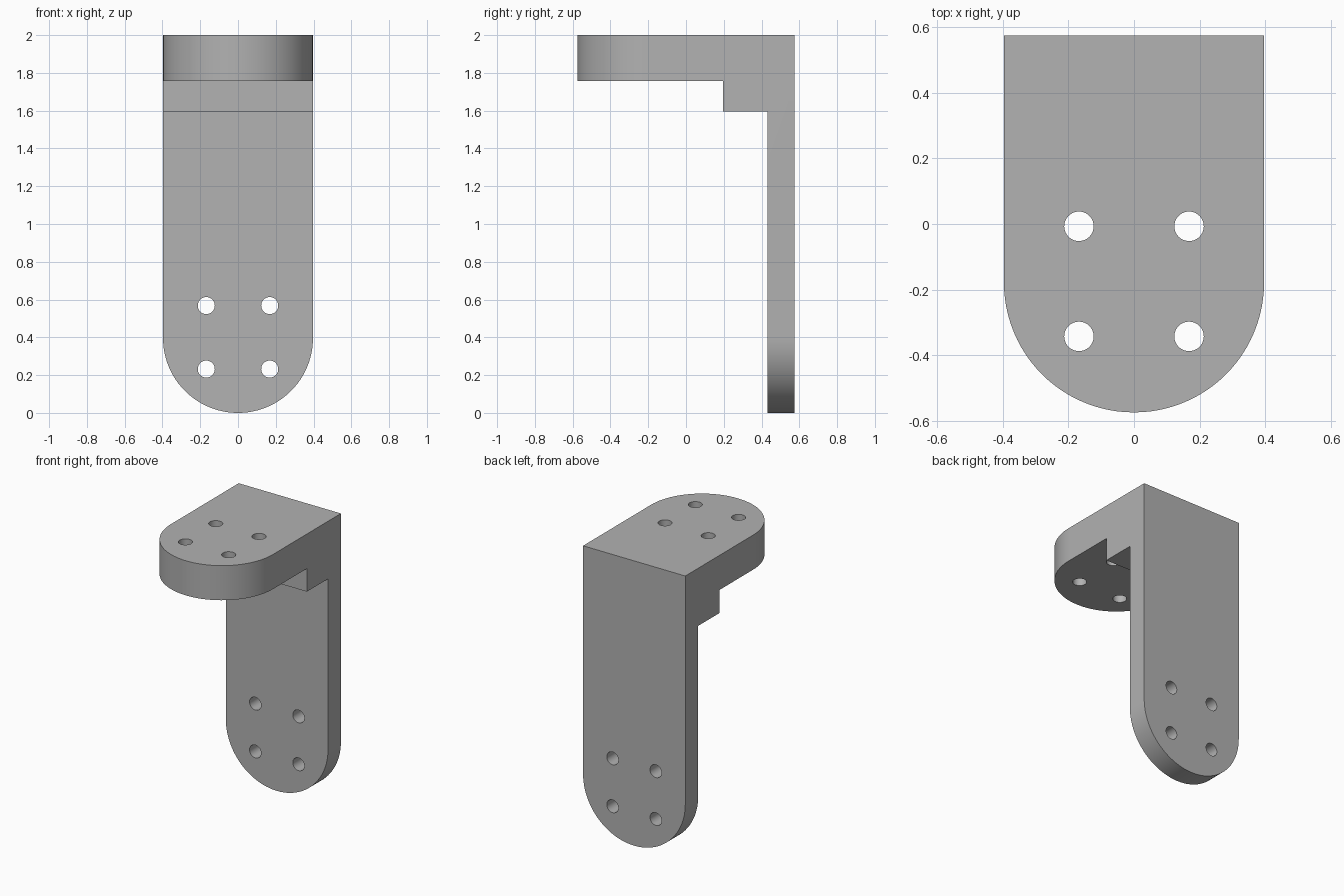
import bpy, bmesh, math
from mathutils import Matrix

if "Cube" in bpy.data.objects:
    bpy.data.objects.remove(bpy.data.objects["Cube"], do_unlink=True)

HALF_WIDTH = 0.397
FRONT, BACK, TOP = -0.575, 0.575, 2.0
HOLE_X, HOLE_RADIUS = 0.168, 0.045

# Plain grey metal
grey = bpy.data.materials.new("grey metal")
grey.use_nodes = True
grey.diffuse_color = (0.445, 0.445, 0.445, 1)
grey.node_tree.nodes["Principled BSDF"].inputs["Base Color"].default_value = grey.diffuse_color


def make_object(name, bm):
    bmesh.ops.recalc_face_normals(bm, faces=bm.faces)
    mesh = bpy.data.meshes.new(name)
    bm.to_mesh(mesh)
    bm.free()
    mesh.materials.append(grey)
    obj = bpy.data.objects.new(name, mesh)
    bpy.context.collection.objects.link(obj)
    return obj


# Stepped L profile (y, z), extruded across the width
profile = [(FRONT, TOP), (FRONT, 1.757), (0.197, 1.757), (0.197, 1.595),
           (0.432, 1.595), (0.432, 0), (BACK, 0), (BACK, TOP)]
bm = bmesh.new()
side = bm.faces.new([bm.verts.new((-HALF_WIDTH, y, z)) for y, z in profile])
extruded = bmesh.ops.extrude_face_region(bm, geom=[side])["geom"]
bmesh.ops.translate(bm, vec=(2 * HALF_WIDTH, 0, 0),
                    verts=[v for v in extruded if isinstance(v, bmesh.types.BMVert)])

# Round the free end of each plate into a half circle
corners = [e for e in bm.edges
           if abs(e.verts[0].co.x - e.verts[1].co.x) < 1e-4
           and (all(v.co.y < FRONT + 1e-4 for v in e.verts)
                or all(v.co.z < 1e-4 for v in e.verts))]
bmesh.ops.bevel(bm, geom=corners, offset=HALF_WIDTH - 0.0005, offset_type='OFFSET',
                segments=24, profile=0.5, affect='EDGES')
bracket = make_object("angle_bracket", bm)

# Four bolt holes through each plate
bm = bmesh.new()
for x in (-HOLE_X, HOLE_X):
    for y in (-0.007, -0.343):
        bmesh.ops.create_cone(bm, cap_ends=True, segments=40, radius1=HOLE_RADIUS,
                              radius2=HOLE_RADIUS, depth=0.5,
                              matrix=Matrix.Translation((x, y, 1.88)))
    for z in (0.232, 0.568):
        bmesh.ops.create_cone(bm, cap_ends=True, segments=40, radius1=HOLE_RADIUS,
                              radius2=HOLE_RADIUS, depth=0.5,
                              matrix=Matrix.Translation((x, 0.5, z))
                              @ Matrix.Rotation(math.pi / 2, 4, 'X'))
cutter = make_object("bolt_hole_cutter", bm)
cutter.hide_render = True

drill = bracket.modifiers.new("bolt holes", 'BOOLEAN')
drill.operation = 'DIFFERENCE'
drill.solver = 'EXACT'
drill.object = cutter
bpy.ops.object.select_all(action='DESELECT')
bpy.context.view_layer.objects.active = bracket
bracket.select_set(True)
bpy.ops.object.modifier_apply(modifier=drill.name)
bpy.data.objects.remove(cutter, do_unlink=True)

# Smooth the curved walls, keep the edges crisp
bpy.ops.object.shade_smooth_by_angle(angle=math.radians(30))
